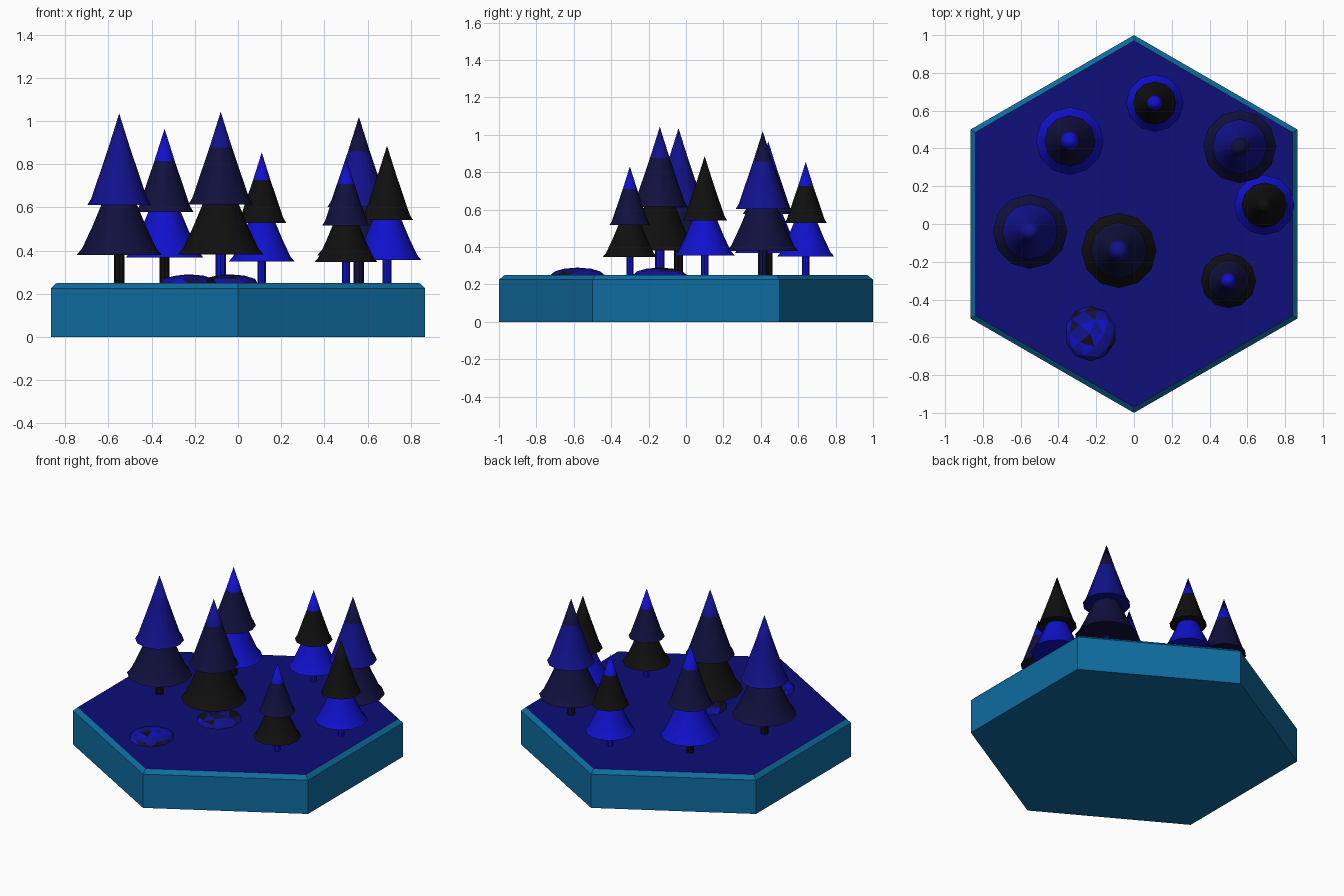
import bpy, bmesh, math, random
from mathutils import Matrix

random.seed(4)
old = bpy.data.objects.get("Cube")
if old:
    bpy.data.objects.remove(old, do_unlink=True)


def linear(v):
    v /= 255
    return v / 12.92 if v < 0.04 else ((v + 0.055) / 1.055) ** 2.4


def material(name, r, g, b):
    m = bpy.data.materials.new(name)
    m.use_nodes = True
    col = (linear(r), linear(g), linear(b), 1)
    m.diffuse_color = col
    bsdf = m.node_tree.nodes["Principled BSDF"]
    bsdf.inputs["Base Color"].default_value = col
    bsdf.inputs["Roughness"].default_value = 0.8
    return m


teal = material("teal", 15, 108, 160)
ground = material("deep blue", 14, 14, 120)
navy = material("navy", 17, 17, 140)
dark = material("dark navy", 16, 16, 62)
black = material("black", 15, 15, 15)
blue = material("bright blue", 16, 16, 205)


def finish(bm, name, mats, smooth=False):
    bmesh.ops.recalc_face_normals(bm, faces=bm.faces)
    mesh = bpy.data.meshes.new(name)
    bm.to_mesh(mesh)
    bm.free()
    for m in mats:
        mesh.materials.append(m)
    ob = bpy.data.objects.new(name, mesh)
    bpy.context.collection.objects.link(ob)
    if smooth:
        bpy.ops.object.select_all(action='DESELECT')
        ob.select_set(True)
        bpy.context.view_layer.objects.active = ob
        bpy.ops.object.shade_smooth_by_angle(angle=math.radians(35))
    return ob


def lathe(bm, profile, sides, mat_of_height, turn=0.0):
    """Closed solid of revolution from (radius, height) pairs."""
    rings = []
    for r, z in profile:
        n = sides if r > 0 else 1
        rings.append([bm.verts.new((r * math.cos(turn + math.tau * i / sides),
                                    r * math.sin(turn + math.tau * i / sides), z))
                      for i in range(n)])
    faces = [bm.faces.new(r) for r in (rings[0], rings[-1]) if len(r) > 1]
    for a, b in zip(rings, rings[1:]):
        for i in range(sides):
            j = (i + 1) % sides
            faces.append(bm.faces.new((a[i], a[j], b[j], b[i]) if len(b) > 1
                                      else (a[i], a[j], b[0])))
    for f in faces:
        f.material_index = mat_of_height(f.calc_center_median().z)


# Hexagonal base with a bevelled rim and a coloured top
bm = bmesh.new()
lathe(bm, [(1, 0), (1, 0.225), (0.97, 0.25)], 6,
      lambda z: 1 if z > 0.249 else 0, math.pi / 6)
finish(bm, "hex_base", [teal, ground])

# Tree parts at full size, heights above the ground
TRUNK = [(0.025, -0.01), (0.025, 0.15)]
LOWER = [(0.197, 0.13), (0.172, 0.16), (0.125, 0.26), (0.075, 0.38)]
UPPER = [(0.148, 0.36), (0.13, 0.39), (0.052, 0.62), (0, 0.785)]


def tree(name, x, y, s, trunk, lower, upper, tip):
    bm = bmesh.new()
    lathe(bm, TRUNK, 8, lambda z: 0)
    lathe(bm, LOWER, 12, lambda z: 1)
    lathe(bm, UPPER, 12, lambda z: 3 if z > 0.6 else 2)
    ob = finish(bm, name, [trunk, lower, upper, tip], True)
    ob.location = (x, y, 0.25)
    ob.scale = (s, s, s)


tree("tree_left", -0.55, -0.04, 1.0, black, dark, navy, navy)
tree("tree_back_left", -0.34, 0.44, 0.91, black, blue, dark, blue)
tree("tree_middle", -0.08, -0.14, 1.01, blue, black, dark, navy)
tree("tree_back", 0.11, 0.64, 0.77, blue, blue, black, blue)
tree("tree_back_right", 0.56, 0.41, 0.98, dark, dark, navy, dark)
tree("tree_front_right", 0.5, -0.3, 0.74, blue, black, dark, blue)
tree("tree_right", 0.69, 0.1, 0.81, blue, blue, black, black)

# Low mottled bushes
for name, x, y in (("bush_front", -0.23, -0.58), ("bush_middle", -0.04, -0.14)):
    bm = bmesh.new()
    bmesh.ops.create_icosphere(bm, subdivisions=2, radius=1,
                               matrix=Matrix.Diagonal((0.135, 0.145, 0.04, 1)))
    for f in bm.faces:
        f.material_index = random.choice((0, 0, 0, 1, 1, 2, 3))
    finish(bm, name, [navy, dark, black, blue]).location = (x, y, 0.25)
